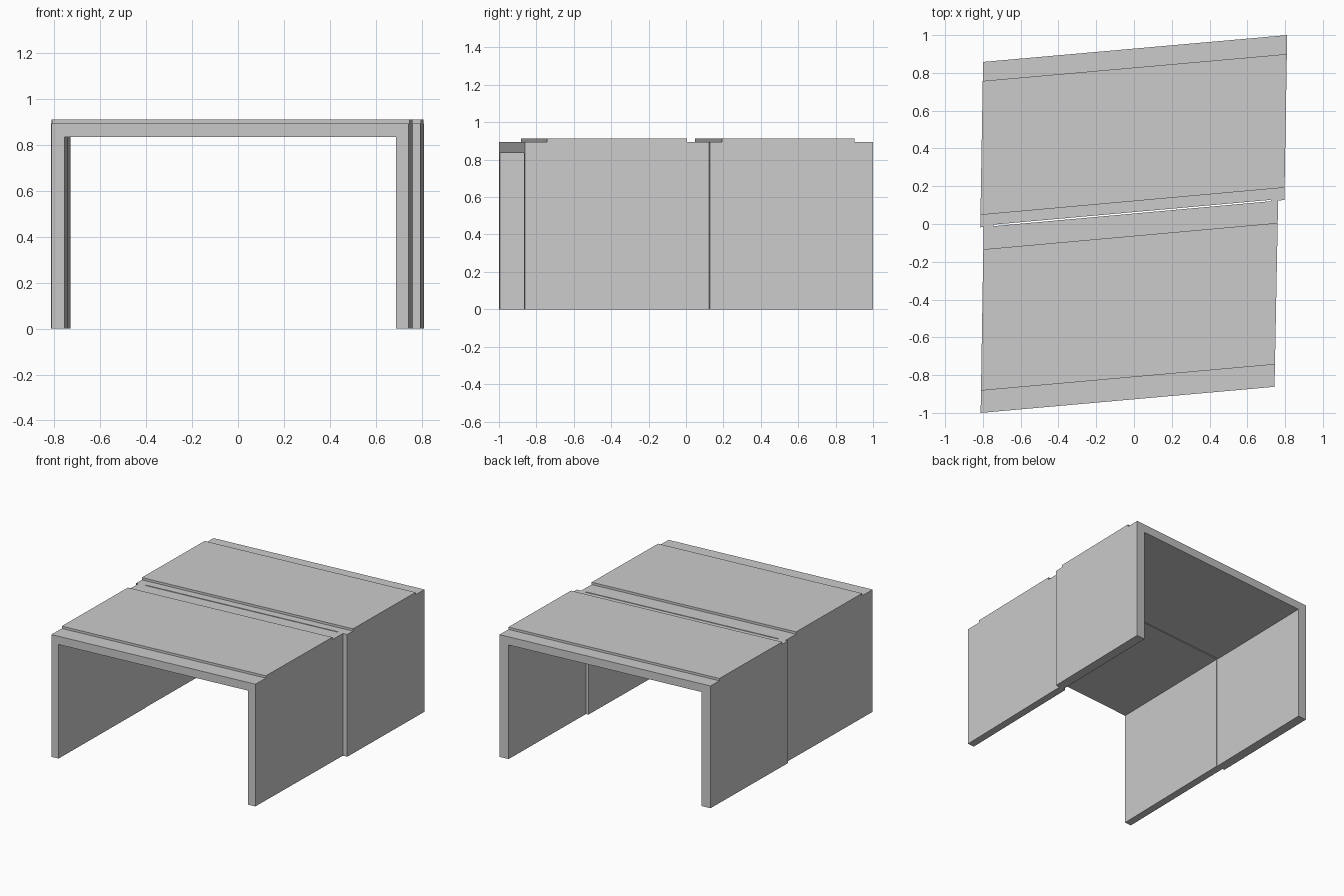
import bpy, bmesh
from mathutils import Vector

if "Cube" in bpy.data.objects:
    bpy.data.objects.remove(bpy.data.objects["Cube"])

Z_SOFFIT, Z_RECESS, Z_TOP = 0.835, 0.895, 0.912


def mesh_object(name, bm):
    bmesh.ops.recalc_face_normals(bm, faces=bm.faces)
    me = bpy.data.meshes.new(name)
    bm.to_mesh(me)
    bm.free()
    ob = bpy.data.objects.new(name, me)
    bpy.context.collection.objects.link(ob)
    return ob


def section(name, fl, fr, bl, br, wall, v_front, v_back):
    """Skewed U-shaped frame: plan corners, wall thickness, raised deck range."""
    fl, fr, bl, br = map(Vector, (fl, fr, bl, br))
    bm = bmesh.new()
    rings = []
    stations = [(0, 0), (v_front, 0), (v_front, 1), (v_back, 1), (v_back, 0), (1, 0)]
    for v, raised in stations:
        left, right = fl.lerp(bl, v), fr.lerp(br, v)
        u = wall / (right.x - left.x)
        top = Z_TOP if raised else Z_RECESS
        profile = [(0, 0), (0, Z_RECESS), (0, top), (1, top), (1, Z_RECESS), (1, 0),
                   (1 - u, 0), (1 - u, Z_SOFFIT), (u, Z_SOFFIT), (u, 0)]
        rings.append([bm.verts.new((*left.lerp(right, s), z)) for s, z in profile])
    for a, b in zip(rings, rings[1:]):
        for i in range(10):
            j = (i + 1) % 10
            bm.faces.new((a[i], a[j], b[j], b[i]))
    bm.faces.new(rings[0])
    bm.faces.new(rings[-1])
    # Stations that share a position collapse, leaving clean steps in the deck
    bmesh.ops.remove_doubles(bm, verts=bm.verts, dist=1e-5)
    return mesh_object(name, bm)


# Two frame sections set end to end, the rear one offset sideways
front = section("front_frame", (-0.812, -1.0), (0.744, -0.862),
                (-0.796, -0.016), (0.763, 0.124), 0.055, 0.12, 0.88)
rear = section("rear_frame", (-0.814, -0.0176), (0.796, 0.127),
               (-0.799, 0.858), (0.811, 1.0), 0.070, 0.075, 0.885)

# Narrow slit through the slab at the joint, between the rear walls
bm = bmesh.new()
plan = [(-0.744, -0.03), (0.726, 0.10), (0.726, 0.128), (-0.744, -0.0033)]
face = bm.faces.new([bm.verts.new((x, y, 0.8)) for x, y in plan])
ext = bmesh.ops.extrude_face_region(bm, geom=[face])
bmesh.ops.translate(bm, vec=(0, 0, 0.2),
                    verts=[g for g in ext["geom"] if isinstance(g, bmesh.types.BMVert)])
cutter = mesh_object("joint_slit_cutter", bm)
cutter.hide_render = True
cutter.hide_set(True)
mod = rear.modifiers.new("joint_slit", 'BOOLEAN')
mod.operation = 'DIFFERENCE'
mod.object = cutter
